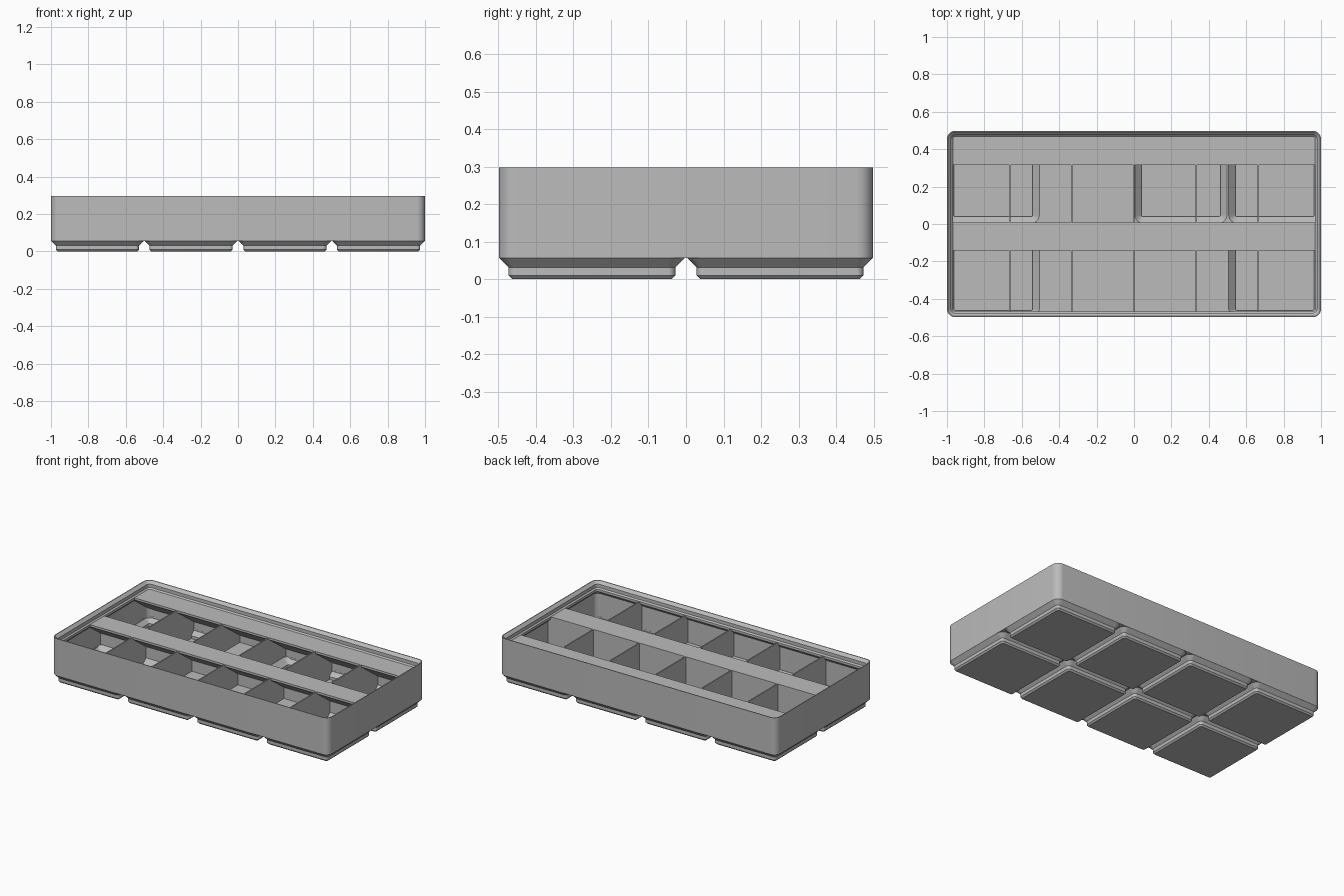
import bpy, bmesh, math

cube = bpy.data.objects.get("Cube")
if cube:
    bpy.data.objects.remove(cube, do_unlink=True)

grey = bpy.data.materials.new("light_grey_plastic")
grey.use_nodes = True
COLOUR = (0.5, 0.5, 0.5, 1)
grey.diffuse_color = COLOUR
grey.node_tree.nodes["Principled BSDF"].inputs["Base Color"].default_value = COLOUR

PITCH, CELL, R = 0.5015, 0.2478, 0.0448      # foot spacing, foot half width, corner radius
HX, HY = 1.0, 0.4985                         # outer half size
RIM, TOP = 0.298, 0.2507                     # lip top, divider top
CENTRES = [((i - 1.5) * PITCH, (j - 0.5) * PITCH) for i in range(4) for j in range(2)]


def make(name, bm):
    bmesh.ops.recalc_face_normals(bm, faces=bm.faces)
    mesh = bpy.data.meshes.new(name)
    bm.to_mesh(mesh)
    bm.free()
    mesh.materials.append(grey)
    obj = bpy.data.objects.new(name, mesh)
    bpy.context.collection.objects.link(obj)
    return obj


def add_loft(bm, hx, hy, levels, cx=0, cy=0, segs=8):
    """Solid of stacked rounded rectangles; levels are (inset, z)."""
    rings = []
    for inset, z in levels:
        r = max(R - inset, 0.006)
        ring = []
        for q, (sx, sy) in enumerate(((1, 1), (-1, 1), (-1, -1), (1, -1))):
            for k in range(segs + 1):
                a = (q + k / segs) * math.pi / 2
                ring.append(bm.verts.new((cx + sx * (hx - inset - r) + r * math.cos(a),
                                          cy + sy * (hy - inset - r) + r * math.sin(a), z)))
        rings.append(ring)
    for low, high in zip(rings, rings[1:]):
        for i in range(len(low)):
            j = (i + 1) % len(low)
            bm.faces.new((low[i], low[j], high[j], high[i]))
    bm.faces.new(rings[0][::-1])
    bm.faces.new(rings[-1])


def loft(name, levels, cells=False):
    bm = bmesh.new()
    if cells:
        for cx, cy in CENTRES:
            add_loft(bm, CELL, CELL, levels, cx, cy)
    else:
        add_loft(bm, HX, HY, levels)
    return make(name, bm)


def extrude_x(name, profile, x0, x1):
    """Prism along x from a (y, z) profile."""
    bm = bmesh.new()
    face = bm.faces.new([bm.verts.new((x0, y, z)) for y, z in profile])
    grown = bmesh.ops.extrude_face_region(bm, geom=[face])["geom"]
    bmesh.ops.translate(bm, vec=(x1 - x0, 0, 0),
                        verts=[v for v in grown if isinstance(v, bmesh.types.BMVert)])
    return make(name, bm)


def boolean(obj, other, operation):
    mod = obj.modifiers.new("cut", "BOOLEAN")
    mod.object, mod.operation, mod.solver = other, operation, "EXACT"
    bpy.context.view_layer.objects.active = obj
    bpy.ops.object.modifier_apply(modifier=mod.name)


def remove(obj):
    bpy.data.objects.remove(obj, do_unlink=True)


# Hollow: tapered pockets inside the feet, joined to the main space and lip
cavity = loft("cavity", [(0.0113, 0.0665), (0.0113, 0.216), (0.031, 0.236), (0.031, TOP),
                         (0.0227, 0.259), (0.0227, 0.2806), (0.0053, RIM), (0.0053, RIM + 0.01)])
pockets = loft("pockets", [(0.0373, 0.012), (0.0373, 0.031), (0.0005, 0.0678)], cells=True)
limit = loft("limit", [(0.0118, 0.002), (0.0118, 0.09)])
boolean(pockets, limit, "INTERSECT")
boolean(cavity, pockets, "UNION")

# Outer shell with eight stepped feet
shell = loft("tray_shell", [(0, 0.0567), (0, RIM)])
feet = loft("feet", [(0.0353, 0), (0.0257, 0.0096), (0.0257, 0.031), (0.0001, 0.0567),
                     (0.012, 0.063)], cells=True)
boolean(shell, feet, "UNION")
boolean(shell, cavity, "DIFFERENCE")
parts = [shell]


def box_profile(y0, y1, z0=0.003):
    return [(y0, z0), (y1, z0), (y1, TOP), (y0, TOP)]


# Cross dividers and the long middle wall, trimmed to the hollow
for i in range(5):
    x = (i - 2) * 0.332
    parts.append(extrude_x(f"cross_divider_{i + 1}", box_profile(-0.6, 0.6), x - 0.004, x + 0.004))
parts.append(extrude_x("middle_wall", box_profile(-0.006, 0.008), -1.1, 1.1))

# Label shelves with sloping undersides
for name, wall, edge in (("front_row_shelf", 0.0, -0.141), ("back_row_shelf", 0.4985, 0.316)):
    drop = TOP - 0.014
    slope = (wall - edge) * math.tan(math.radians(36))
    parts.append(extrude_x(name, [(wall, TOP), (edge, TOP), (edge, drop), (wall, drop - slope)],
                           -1.1, 1.1))
for part in parts[1:]:
    boolean(part, cavity, "INTERSECT")

for helper in (cavity, pockets, limit, feet):
    remove(helper)

bpy.ops.object.select_all(action="DESELECT")
for part in parts:
    part.select_set(True)
bpy.context.view_layer.objects.active = shell
bpy.ops.object.shade_smooth_by_angle(angle=math.radians(30))
